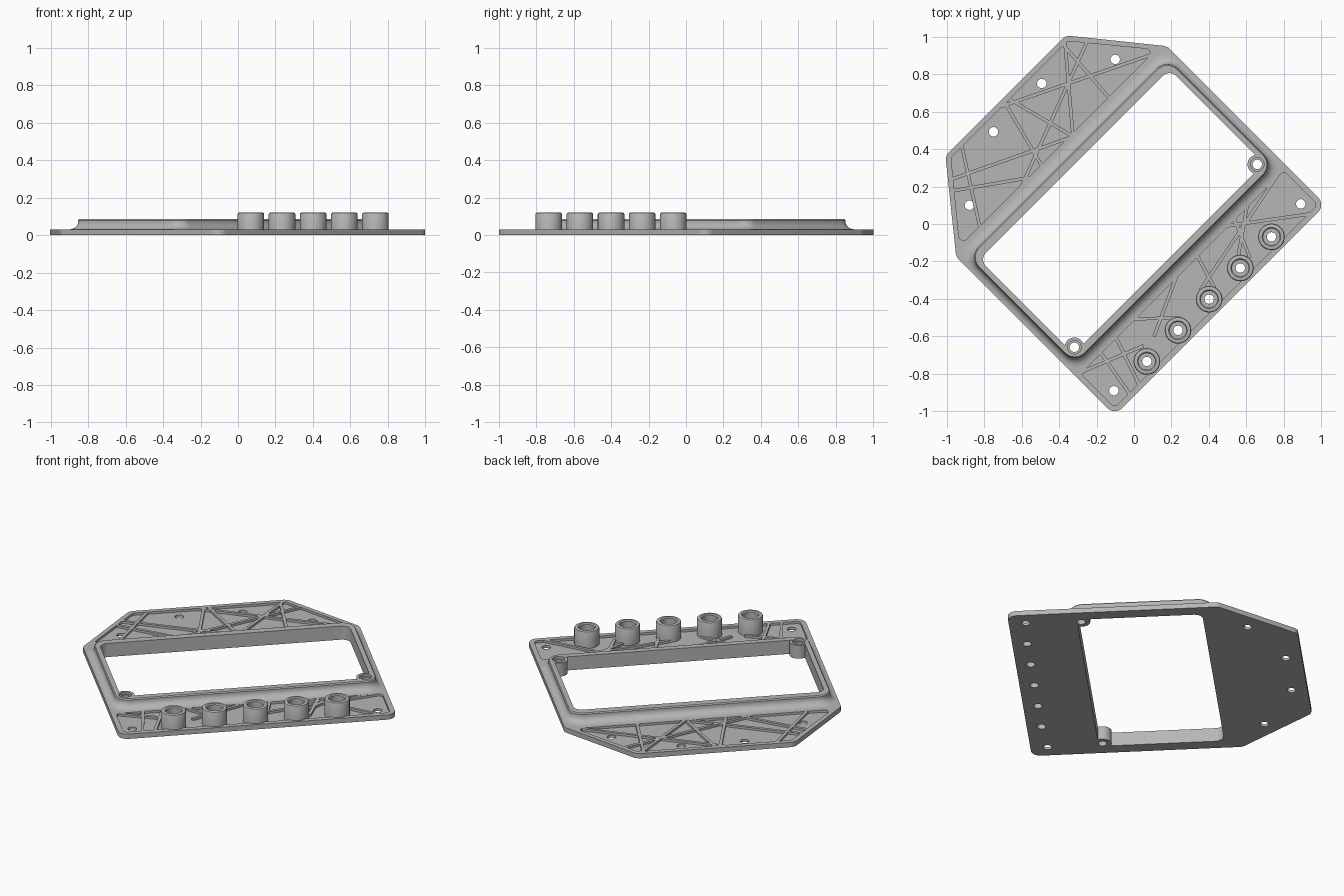
import bpy, bmesh, math
from mathutils import Matrix, Vector

if "Cube" in bpy.data.objects:
    bpy.data.objects.remove(bpy.data.objects["Cube"])

grey = bpy.data.materials.new("satin_grey")
grey.use_nodes = True
COLOUR = (0.47, 0.47, 0.47, 1)
grey.diffuse_color = COLOUR
grey.node_tree.nodes["Principled BSDF"].inputs["Base Color"].default_value = COLOUR
TURN = Matrix.Rotation(math.radians(45), 4, "Z")   # the plate lies diagonally


def finish(name, bm):
    bmesh.ops.recalc_face_normals(bm, faces=bm.faces)
    mesh = bpy.data.meshes.new(name)
    bm.to_mesh(mesh)
    bm.free()
    mesh.materials.append(grey)
    ob = bpy.data.objects.new(name, mesh)
    bpy.context.collection.objects.link(ob)
    return ob


def rounded(points, radius, steps=8):
    """Polygon with each corner replaced by an arc."""
    out = []
    for i, p in enumerate(points):
        p = Vector(p)
        a = (Vector(points[i - 1]) - p).normalized()
        b = (Vector(points[(i + 1) % len(points)]) - p).normalized()
        half = a.angle(b) / 2
        centre = p + (a + b).normalized() * radius / math.sin(half)
        start = p + a * radius / math.tan(half) - centre
        end = p + b * radius / math.tan(half) - centre
        sweep = start.angle(end)
        for k in range(steps + 1):
            t = k / steps
            out.append(centre + (start * math.sin((1 - t) * sweep)
                                 + end * math.sin(t * sweep)) / math.sin(sweep))
    return out


def circle(x, y, r, n=32):
    return [(x + r * math.cos(math.tau * k / n), y + r * math.sin(math.tau * k / n))
            for k in range(n)]


def rect(u, low, high):
    return [(-u, low), (u, low), (u, high), (-u, high)]


def loft(name, sections, ring=False):
    """Skin a stack of (outline, height) sections; ring joins last to first."""
    bm = bmesh.new()
    loops = [[bm.verts.new((p[0], p[1], z)) for p in pts] for pts, z in sections]
    pairs = list(zip(loops, loops[1:]))
    if ring:
        pairs.append((loops[-1], loops[0]))
    else:
        bm.faces.new(loops[0])
        bm.faces.new(loops[-1])
    for a, b in pairs:
        for i in range(len(a)):
            j = (i + 1) % len(a)
            bm.faces.new((a[i], a[j], b[j], b[i]))
    return finish(name, bm)


def prism(name, pts, z0, z1):
    return loft(name, [(pts, z0), (pts, z1)])


def combine(target, tool, operation):
    mod = target.modifiers.new("combine", "BOOLEAN")
    mod.object, mod.operation, mod.solver = tool, operation, "EXACT"
    bpy.context.view_layer.objects.active = target
    bpy.ops.object.modifier_apply(modifier=mod.name)
    bpy.data.objects.remove(tool)


# Base plate with two shallow pockets
half_outline = [(0.795, -0.65), (0.795, 0.547), (0.454, 0.969)]
outline = half_outline + [(-u, v) for u, v in reversed(half_outline)]
plate = prism("mounting_plate", rounded(outline, 0.055), 0, 0.03)
FLOOR = 0.016
upper = [(0.74, 0.575), (0.44, 0.94), (-0.44, 0.94), (-0.74, 0.575)]
lower = rect(0.765, -0.62, -0.365)
for pocket in (upper, lower):
    combine(plate, prism("pocket_cutter", rounded(pocket, 0.025), FLOOR, 0.1), "DIFFERENCE")


# Raised frame with a hollow curve sweeping down to the plate
def frame_section(f):
    return rounded(rect(0.75 + 0.04 * f, -0.305 - 0.05 * f, 0.5 + 0.05 * f), 0.075 + 0.03 * f)


sections = [(frame_section(1), 0.01)]
for k in range(7):
    t = k / 6 * math.pi / 2
    sections.append((frame_section(1 - math.sin(t)), 0.03 + 0.04 * (1 - math.cos(t))))
sections += [(frame_section(0), 0.079), (frame_section(-0.12), 0.085)]
combine(plate, loft("frame", sections), "UNION")
combine(plate, prism("window_cutter", rounded(rect(0.718, -0.262, 0.45), 0.05), -0.1, 0.2),
        "DIFFERENCE")

# Screw bosses in two window corners
for side in (-1, 1):
    combine(plate, prism("boss", circle(side * 0.69, -0.24, 0.052), 0, 0.0835), "UNION")
    combine(plate, prism("recess_cutter", circle(side * 0.69, -0.24, 0.036), 0.07, 0.2),
            "DIFFERENCE")

# Through holes
post_u = [-0.47, -0.235, 0, 0.235, 0.47]
POST_V = -0.567
holes = [(u, POST_V) for u in post_u]
for side in (-1, 1):
    holes += [(side * u, v) for u, v in
              ((0.705, -0.553), (0.69, -0.24), (0.55, 0.692), (0.182, 0.878))]
for u, v in holes:
    combine(plate, prism("hole_cutter", circle(u, v, 0.025, 24), -0.1, 0.2), "DIFFERENCE")

# Irregular stiffening ribs on the pocket floors
ribs = [
    (.41, .945, .38, .545), (.51, .865, -.3, .56), (-.06, .945, .7, .575),
    (-.515, .855, .1, .56), (-.355, .945, -.6, .56), (-.03, .945, -.13, .56),
    (.424, .945, .1, .56), (-.56, .81, -.22, .57), (0, .945, .1, .56),
    (.74, -.355, .0, -.5), (.34, -.355, .707, -.63), (.12, -.355, .05, -.587),
    (.4, -.355, .31, -.566), (.5, -.355, .25, -.53), (-.03, -.355, -.35, -.5),
    (-.36, -.355, -.18, -.53), (-.495, -.355, -.587, -.625),
    (-.61, -.355, -.658, -.625), (-.77, -.355, -.424, -.495),
]
bm = bmesh.new()
for u1, v1, u2, v2 in ribs:
    a, b = Vector((u1, v1, 0)), Vector((u2, v2, 0))
    d = b - a
    place = (Matrix.Translation((a + b) / 2 + Vector((0, 0, 0.02)))
             @ Matrix.Rotation(math.atan2(d.y, d.x), 4, "Z")
             @ Matrix.Diagonal((d.length, 0.018, 0.019, 1)))
    bmesh.ops.create_cube(bm, size=1, matrix=place)
parts = [plate, finish("stiffening_ribs", bm)]

# Row of hollow posts with counterbores
profile = [(0.071, 0.01), (0.071, 0.112), (0.068, 0.118), (0.062, 0.12), (0.05, 0.12),
           (0.044, 0.114), (0.044, 0.055), (0.025, 0.055), (0.025, 0.01)]
for i, u in enumerate(post_u):
    parts.append(loft(f"post_{i + 1}", [(circle(u, POST_V, r), z) for r, z in profile], True))

# Shade and turn everything into place
for ob in parts:
    ob.data.transform(TURN)
    bpy.ops.object.select_all(action="DESELECT")
    ob.select_set(True)
    bpy.context.view_layer.objects.active = ob
    bpy.ops.object.shade_smooth_by_angle(angle=math.radians(30))
